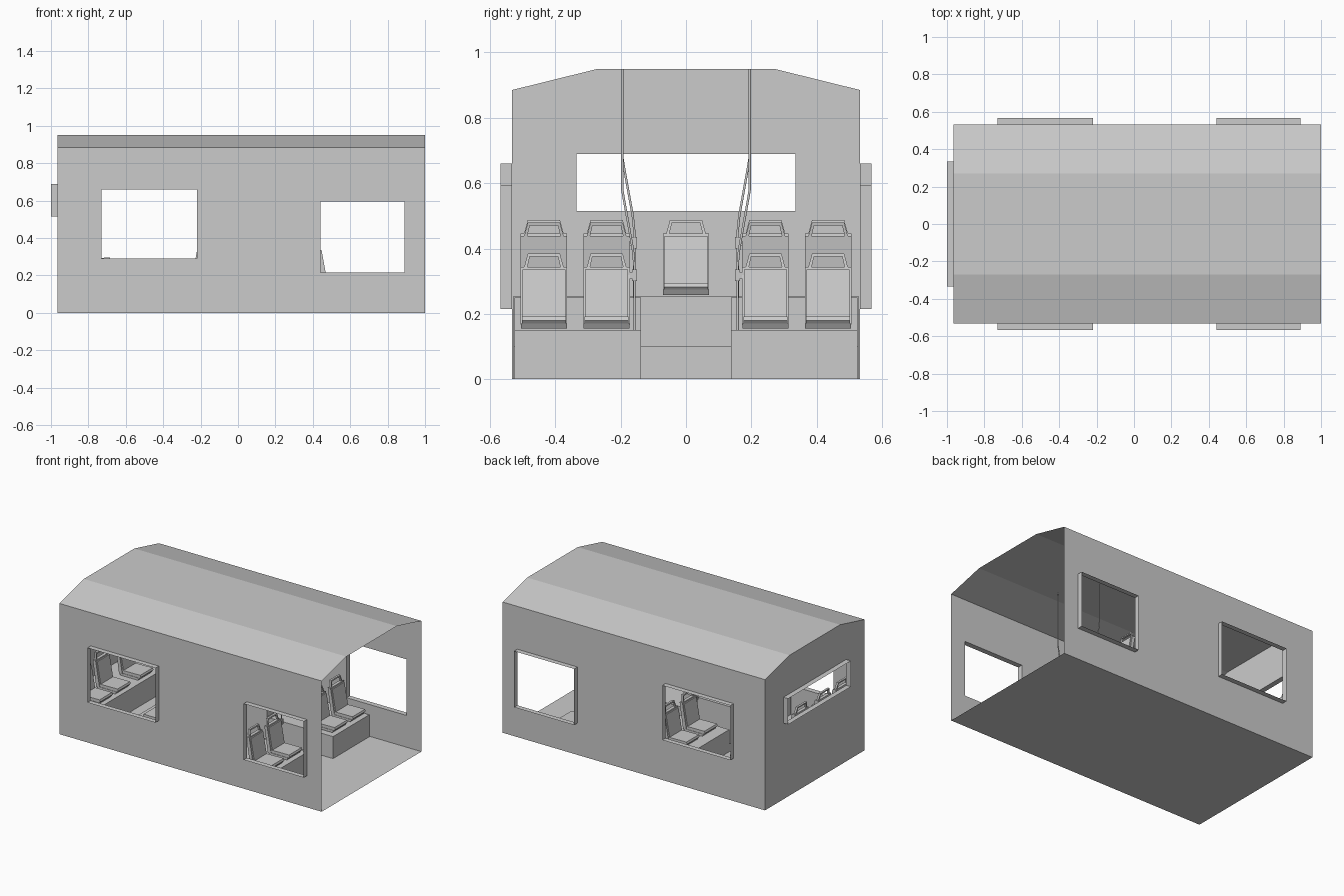
import bpy, bmesh

if "Cube" in bpy.data.objects:
    bpy.data.objects.remove(bpy.data.objects["Cube"])

X0, X1, W, EAVE, TOP, RIDGE = -0.965, 1.0, 0.533, 0.885, 0.95, 0.27


def make(name, verts, faces, recalc=False):
    me = bpy.data.meshes.new(name)
    me.from_pydata(verts, [], faces)
    if recalc:
        bm = bmesh.new()
        bm.from_mesh(me)
        bmesh.ops.recalc_face_normals(bm, faces=bm.faces)
        bm.to_mesh(me)
        bm.free()
    ob = bpy.data.objects.new(name, me)
    bpy.context.collection.objects.link(ob)
    return ob


def prism(name, prof, y0, y1):
    """Extrude an xz profile along y."""
    n = len(prof)
    v = [(x, y, z) for y in (y0, y1) for x, z in prof]
    f = [tuple(range(n)), tuple(range(2 * n - 1, n - 1, -1))]
    f += [(i, (i + 1) % n, (i + 1) % n + n, i + n) for i in range(n)]
    return make(name, v, f, True)


def box(name, x0, x1, y0, y1, z0, z1):
    return prism(name, [(x0, z0), (x1, z0), (x1, z1), (x0, z1)], y0, y1)


def panel(name, u0, u1, z0, z1, holes, place):
    """Flat wall with rectangular window openings; place maps (u, z) to 3D."""
    us = sorted({u0, u1, *[h[0] for h in holes], *[h[1] for h in holes]})
    zs = sorted({z0, z1, *[h[2] for h in holes], *[h[3] for h in holes]})
    v = [place(u, z, 0) for z in zs for u in us]
    n, f = len(us), []
    for j in range(len(zs) - 1):
        for i in range(n - 1):
            cu, cz = (us[i] + us[i + 1]) / 2, (zs[j] + zs[j + 1]) / 2
            if not any(a < cu < b and c < cz < d for a, b, c, d in holes):
                f.append((j * n + i, j * n + i + 1, (j + 1) * n + i + 1, (j + 1) * n + i))
    make(name, v, f)
    # projecting window surrounds
    for a, b, c, d in holes:
        ring = [(a, c), (b, c), (b, d), (a, d)]
        fv = [place(u, z, o) for o in (0, 0.035) for u, z in ring]
        make(name + "_window_frame", fv, [(i, (i + 1) % 4, (i + 1) % 4 + 4, i + 4) for i in range(4)])


# Body shell: side walls, rear wall, roof, floor (front end open)
side_windows = [(-0.73, -0.22, 0.29, 0.66), (0.44, 0.89, 0.215, 0.595)]
for s, label in ((-1, "front"), (1, "back")):
    panel(label + "_side_wall", X0, X1, 0, EAVE, side_windows,
          lambda u, z, o, s=s: (u * 1.0, s * (W + o), z))
panel("rear_wall", -W, W, 0, EAVE, [(-0.335, 0.335, 0.515, 0.69)],
      lambda u, z, o: (X0 - o, u, z))
arch = [(-W, EAVE), (-RIDGE, TOP), (RIDGE, TOP), (W, EAVE)]
make("rear_wall_top", [(X0, y, z) for y, z in arch], [(0, 1, 2, 3)])
make("roof", [(x, y, z) for x in (X0, X1) for y, z in arch],
     [(i, i + 4, i + 5, i + 1) for i in range(3)])
make("floor", [(X0, -W, 0), (X1, -W, 0), (X1, W, 0), (X0, W, 0)], [(0, 1, 2, 3)])

# Raised platforms
box("rear_platform", X0 + 0.002, -0.67, -0.528, 0.528, 0.001, 0.255)
box("aisle_step", -0.67, -0.42, -0.528, 0.528, 0.001, 0.10)
for s in (-1, 1):
    y0, y1 = sorted((s * 0.137, s * 0.525))
    prism("seat_platform", [(-0.42, 0.001), (0.616, 0.001), (0.616, 0.15),
                            (0.12, 0.15), (0.12, 0.25), (-0.42, 0.25)], y0, y1)


def seat(y, z, fx):
    """Seat in front-row x coordinates; fx maps x for other rows."""
    def part(name, prof, hw):
        prism(name, [(fx(x), z + h) for x, h in prof], y - hw, y + hw)
    part("seat_base", [(0.45, 0), (0.585, 0), (0.595, 0.016), (0.45, 0.016)], 0.07)
    part("seat_cushion", [(0.462, 0.016), (0.598, 0.016), (0.605, 0.024),
                          (0.60, 0.037), (0.462, 0.035)], 0.067)
    part("seat_back", [(0.468, 0.012), (0.438, 0.188), (0.417, 0.188), (0.443, 0.012)], 0.071)
    part("seat_back_pad", [(0.473, 0.035), (0.447, 0.18), (0.438, 0.18), (0.463, 0.035)], 0.066)
    # hollow trapezoid grab handle on top of the back
    outer = [(-0.061, 0.186), (-0.049, 0.23), (0.049, 0.23), (0.061, 0.186)]
    inner = [(-0.051, 0.186), (-0.043, 0.221), (0.043, 0.221), (0.051, 0.186)]
    v = []
    for t in (0.0, -0.014):
        for ring in (outer, inner):
            v += [(fx(0.435 + t - (h - 0.186) * 0.17), y + u, z + h) for u, h in ring]
    f = []
    for i in range(3):
        f += [(i, i + 1, i + 5, i + 4), (i + 8, i + 12, i + 13, i + 9),
              (i, i + 8, i + 9, i + 1), (i + 4, i + 5, i + 13, i + 12)]
    f += [(0, 4, 12, 8), (3, 11, 15, 7)]
    make("seat_handle", v, f, True)


def pole(s, z, x):
    cu = bpy.data.curves.new("grab_pole", "CURVE")
    cu.dimensions = "3D"
    cu.bevel_depth = 0.004
    cu.bevel_resolution = 1
    cu.use_fill_caps = True
    pts = [(0.195, TOP), (0.195, z + 0.43), (0.19, z + 0.40),
           (0.163, z + 0.25), (0.158, z + 0.20), (0.158, z)]
    sp = cu.splines.new("POLY")
    sp.points.add(len(pts) - 1)
    for p, (y, h) in zip(sp.points, pts):
        p.co = (x, s * y, h, 1)
    bpy.context.collection.objects.link(bpy.data.objects.new("grab_pole", cu))
    # clamp joining the pole to the seat back
    y0, y1 = sorted((s * 0.15, s * 0.165))
    box("pole_clamp", x - 0.008, x + 0.008, y0, y1, z + 0.15, z + 0.185)
    y0, y1 = sorted((s * 0.16, s * 0.178))
    box("pole_clamp_arm", x - 0.005, x + 0.005, y0, y1, z + 0.158, z + 0.176)


# Seat rows: front row faces +x, middle row faces the rear, back row faces +x
front = lambda x: x
middle = lambda x: 0.245 - x
rear = lambda x: x - 1.285
for y in (-0.435, -0.243, 0.243, 0.435):
    seat(y, 0.155, front)
    seat(y, 0.25, middle)
for y in (-0.435, -0.243, 0, 0.243, 0.435):
    seat(y, 0.258, rear)
for s in (-1, 1):
    pole(s, 0.15, front(0.437))
    pole(s, 0.25, middle(0.437))
